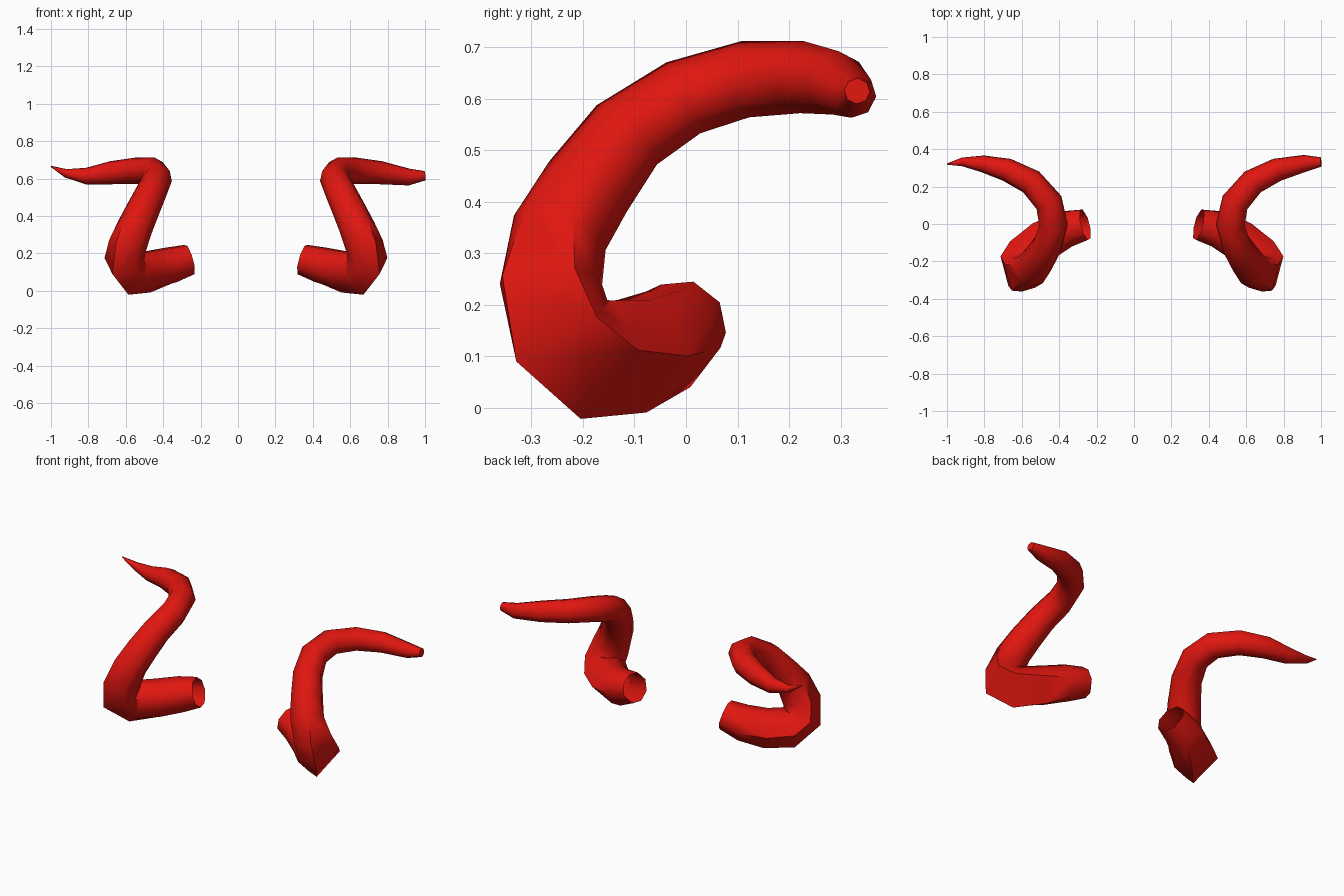
import bpy, bmesh, math
from mathutils import Vector

if "Cube" in bpy.data.objects:
    bpy.data.objects.remove(bpy.data.objects["Cube"])

red = bpy.data.materials.new("horn_red")
red.diffuse_color = (0.75, 0.008, 0.005, 1)
red.use_nodes = True
red.node_tree.nodes["Principled BSDF"].inputs["Base Color"].default_value = red.diffuse_color

SIDES = 8
BEND = 4  # ring at the tight lower bend

# Path rings: x, y, z, radius, flatness of the outer side
BODY = [
    (-0.26, -0.005, 0.167, 0.085, 0.1),
    (-0.36, -0.03, 0.138, 0.1, 0.3),
    (-0.47, -0.095, 0.112, 0.106, 0.7),
    (-0.565, -0.185, 0.11, 0.108, 1.0),
    (-0.605, -0.24, 0.155, 0.104, 1.0),
    (-0.588, -0.262, 0.24, 0.1, 0.7),
    (-0.55, -0.245, 0.34, 0.095, 0.3),
    (-0.51, -0.19, 0.43, 0.09, 0.0),
    (-0.463, -0.115, 0.53, 0.083, 0.0),
    (-0.43, -0.005, 0.602, 0.078, 0.0),
    (-0.455, 0.115, 0.638, 0.075, 0.0),
    (-0.55, 0.225, 0.642, 0.07, 0.0),
    (-0.68, 0.29, 0.631, 0.062, 0.0),
]
LONG_TIP = [(-0.81, 0.322, 0.613, 0.045, 0), (-0.92, 0.332, 0.628, 0.023, 0),
            (-1.0, 0.32, 0.665, 0.003, 0)]
BLUNT_TIP = [(-0.83, 0.325, 0.608, 0.045, 0), (-0.915, 0.332, 0.615, 0.025, 0)]


def make_horn(name, rings, mirror=False):
    pts = [Vector(r[:3]) for r in rings]
    n = len(pts)
    tan = [(pts[min(i + 1, n - 1)] - pts[max(i - 1, 0)]).normalized() for i in range(n)]
    # carry the outward direction along the path from the bend
    out = [None] * n
    first = Vector((-0.95, -0.25, 0))
    out[BEND] = (first - tan[BEND] * first.dot(tan[BEND])).normalized()
    for i in range(BEND + 1, n):
        out[i] = tan[i - 1].rotation_difference(tan[i]) @ out[i - 1]
    for i in range(BEND - 1, -1, -1):
        out[i] = tan[i + 1].rotation_difference(tan[i]) @ out[i + 1]

    bm = bmesh.new()
    loops = []
    for i, (x, y, z, r, flat) in enumerate(rings):
        side = tan[i].cross(out[i])
        loop = []
        for k in range(SIDES):
            a = 2 * math.pi * (k + 0.5) / SIDES
            u, v = math.cos(a), math.sin(a)
            if u > 0.8:  # widen the outer face at the bend
                v *= 1 + 1.3 * flat
                u *= 1 - 0.05 * flat
            p = pts[i] + (out[i] * u + side * v) * r
            if mirror:
                p.x = 0.085 - p.x
            loop.append(bm.verts.new(p))
        loops.append(loop)
    for a, b in zip(loops, loops[1:]):
        for k in range(SIDES):
            j = (k + 1) % SIDES
            bm.faces.new((a[k], a[j], b[j], b[k]))
    bm.faces.new(loops[-1])  # closed tip, root stays open
    bmesh.ops.recalc_face_normals(bm, faces=bm.faces[:])
    mesh = bpy.data.meshes.new(name)
    bm.to_mesh(mesh)
    bm.free()
    mesh.materials.append(red)
    ob = bpy.data.objects.new(name, mesh)
    bpy.context.collection.objects.link(ob)
    bpy.ops.object.select_all(action='DESELECT')
    ob.select_set(True)
    bpy.context.view_layer.objects.active = ob
    bpy.ops.object.shade_smooth_by_angle(angle=math.radians(50))
    return ob


# Left horn with a pointed tip, right horn with a blunt one
make_horn("left_horn", BODY + LONG_TIP)
make_horn("right_horn", BODY + BLUNT_TIP, mirror=True)
